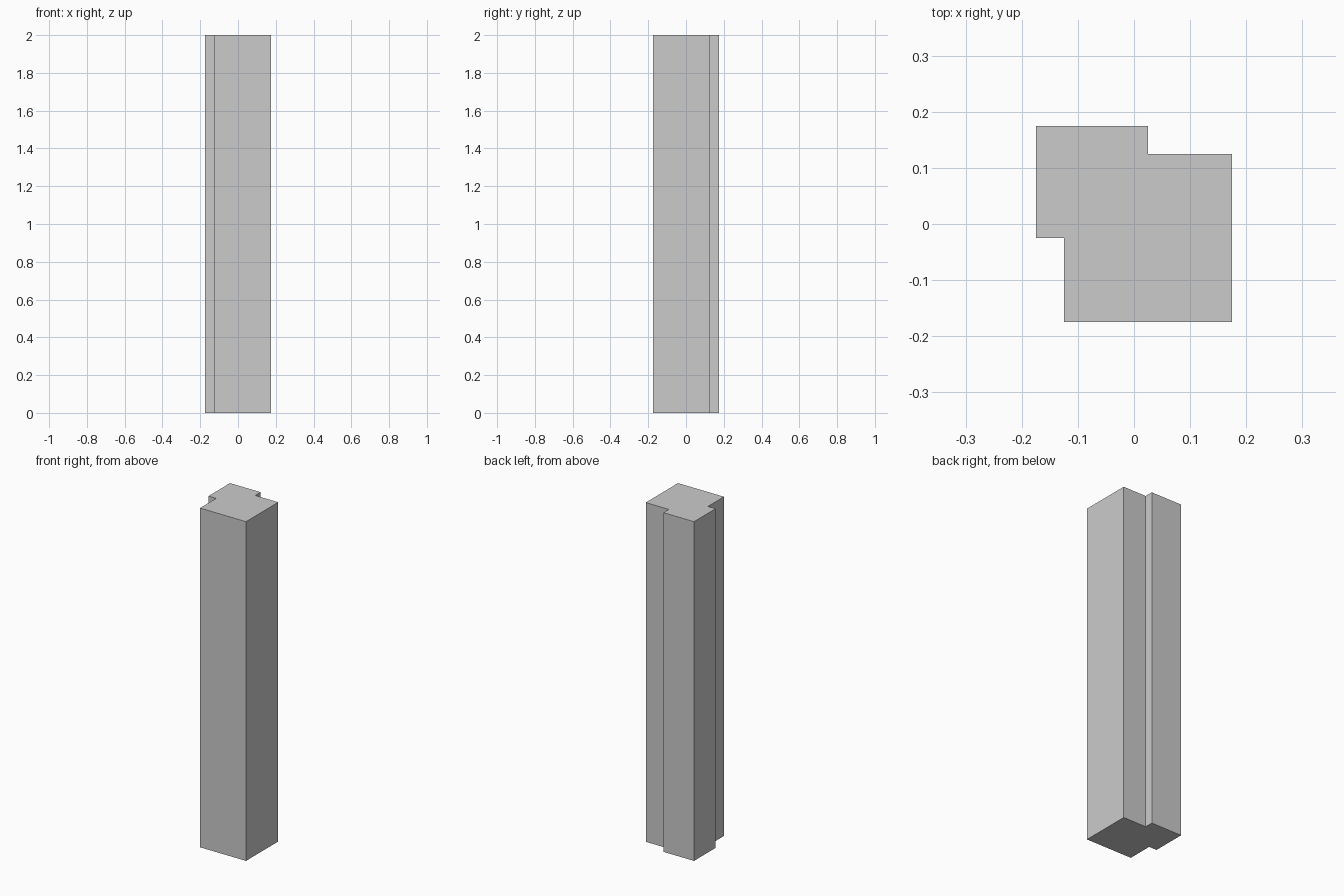
import bpy
import bmesh

if "Cube" in bpy.data.objects:
    bpy.data.objects.remove(bpy.data.objects["Cube"])

HEIGHT = 2.0

# Pillar cross-section: square with two opposite-side rebates, counter-clockwise
profile = [
    (-0.125, -0.175), (0.175, -0.175), (0.175, 0.125), (0.025, 0.125),
    (0.025, 0.175), (-0.175, 0.175), (-0.175, -0.025), (-0.125, -0.025),
]


def extrude_profile(name, points, height):
    bm = bmesh.new()
    base = bm.faces.new([bm.verts.new((x, y, 0)) for x, y in points])
    result = bmesh.ops.extrude_face_region(bm, geom=[base], use_keep_orig=True)
    top = [g for g in result["geom"] if isinstance(g, bmesh.types.BMVert)]
    bmesh.ops.translate(bm, verts=top, vec=(0, 0, height))
    bmesh.ops.recalc_face_normals(bm, faces=bm.faces)
    mesh = bpy.data.meshes.new(name)
    bm.to_mesh(mesh)
    bm.free()
    obj = bpy.data.objects.new(name, mesh)
    bpy.context.collection.objects.link(obj)
    return obj


# Stepped corner pillar
extrude_profile("corner_pillar", profile, HEIGHT)
